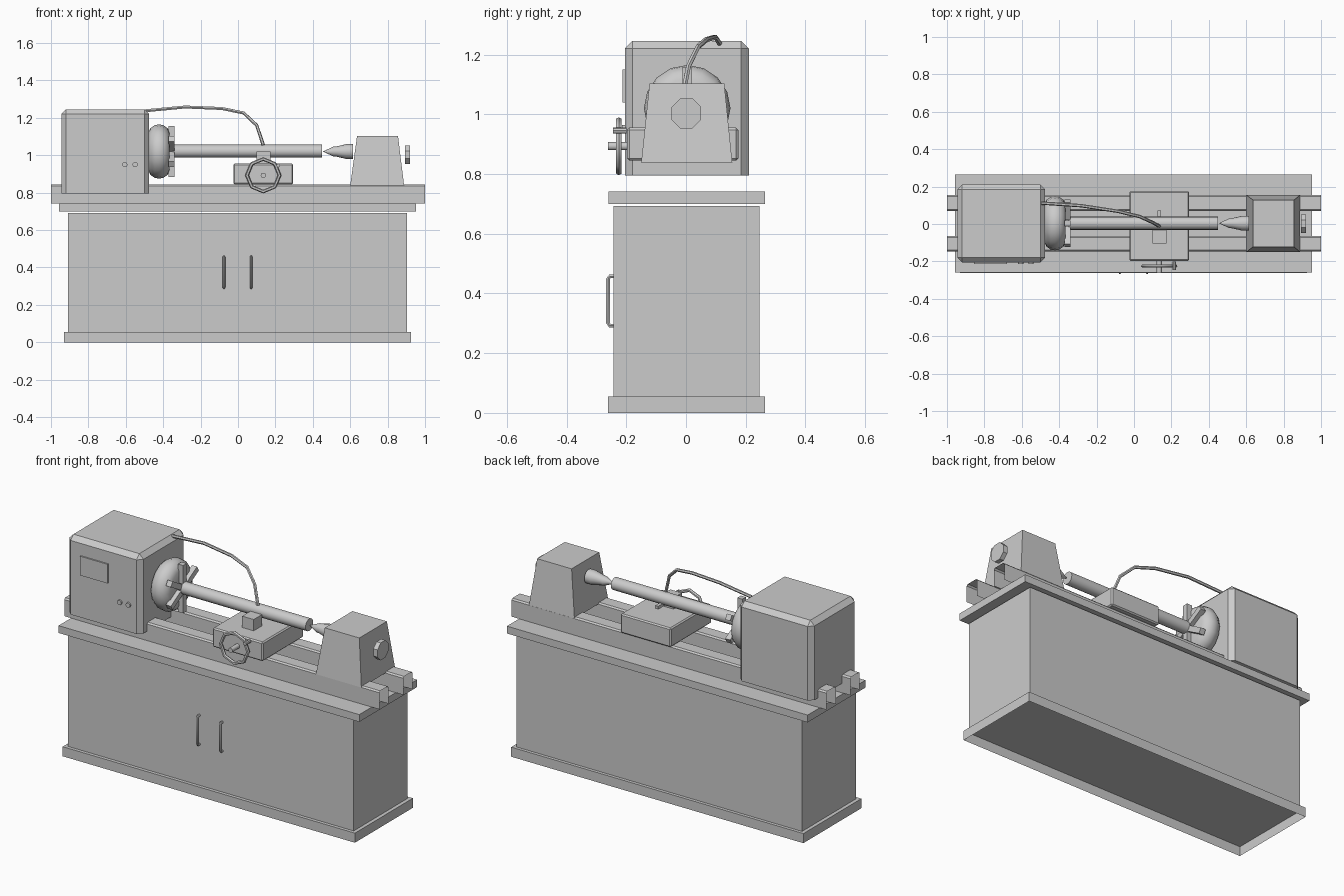
import bpy, bmesh, math
from mathutils import Vector, Matrix

if "Cube" in bpy.data.objects:
    bpy.data.objects.remove(bpy.data.objects["Cube"])

CY, CZ = 0.004, 1.02     # spindle axis
grey = bpy.data.materials.new("machine_grey")
grey.diffuse_color = (0.6, 0.6, 0.6, 1)
grey.use_nodes = True
grey.node_tree.nodes["Principled BSDF"].inputs["Base Color"].default_value = grey.diffuse_color


def finish(name, bm, smooth=False):
    bmesh.ops.recalc_face_normals(bm, faces=bm.faces)
    me = bpy.data.meshes.new(name)
    bm.to_mesh(me)
    bm.free()
    ob = bpy.data.objects.new(name, me)
    bpy.context.collection.objects.link(ob)
    me.materials.append(grey)
    if smooth:
        bpy.ops.object.select_all(action='DESELECT')
        ob.select_set(True)
        bpy.context.view_layer.objects.active = ob
        bpy.ops.object.shade_smooth_by_angle(angle=math.radians(40))
    return ob


def box_bm(x, y, z):
    bm = bmesh.new()
    bmesh.ops.create_cube(bm, size=1)
    for v in bm.verts:
        v.co = [(a + b) / 2 + c * (b - a) for c, (a, b) in zip(v.co, (x, y, z))]
    bm.normal_update()
    return bm


def drop_faces(bm, axes):
    # open the box on the given sides
    bmesh.ops.delete(bm, geom=[f for f in bm.faces if any(f.normal.dot(Vector(a)) > 0.9 for a in axes)],
                     context='FACES')


def bevel(bm, width, rule):
    edges = [e for e in bm.edges if rule(e.verts[0].co, e.verts[1].co)]
    bmesh.ops.bevel(bm, geom=edges, offset=width, segments=1, affect='EDGES', profile=0.5)


def box(name, x, y, z):
    return finish(name, box_bm(x, y, z))


def lathe(name, profile, origin, axis, segs, phase=0.0):
    # revolve (distance, radius) points around an axis
    bm = bmesh.new()
    rot = Vector((0, 0, 1)).rotation_difference(Vector(axis)).to_matrix()
    rings = []
    for d, r in profile:
        rings.append([bm.verts.new(Vector(origin) + rot @ Vector(
            (r * math.cos(phase + i * math.tau / segs), r * math.sin(phase + i * math.tau / segs), d)))
            for i in range(segs)])
    for a, b in zip(rings, rings[1:]):
        for i in range(segs):
            j = (i + 1) % segs
            bm.faces.new((a[i], a[j], b[j], b[i]))
    bm.faces.new(rings[0])
    bm.faces.new(rings[-1])
    return finish(name, bm, True)


def tube(name, pts, r, sides=6):
    # sweep a round section along a path
    bm = bmesh.new()
    pts = [Vector(p) for p in pts]
    rings = []
    for k, p in enumerate(pts):
        t = (pts[min(k + 1, len(pts) - 1)] - pts[max(k - 1, 0)]).normalized()
        q = Vector((0, 0, 1)).rotation_difference(t) if abs(t.z) > 0.999 else t.to_track_quat('Z', 'Y')
        rings.append([bm.verts.new(p + q @ Vector((r * math.cos(a), r * math.sin(a), 0)))
                      for a in (i * math.tau / sides for i in range(sides))])
    for a, b in zip(rings, rings[1:]):
        # match the nearest start vertex to avoid twisting
        s = min(range(sides), key=lambda s: sum((a[i].co - b[(i + s) % sides].co).length for i in range(sides)))
        b[:] = b[s:] + b[:s]
        for i in range(sides):
            j = (i + 1) % sides
            bm.faces.new((a[i], a[j], b[j], b[i]))
    bm.faces.new(rings[0])
    bm.faces.new(rings[-1])
    return finish(name, bm, True)


# cabinet, open plinth and tray
bm = box_bm((-0.93, 0.925), (-0.261, 0.264), (0, 0.055))
drop_faces(bm, [(0, 0, -1)])
finish("plinth", bm)
box("cabinet", (-0.909, 0.904), (-0.242, 0.246), (0.055, 0.692))
box("tray", (-0.957, 0.952), (-0.26, 0.264), (0.70, 0.742))

# bed rails: open-ended channels
for side, y0 in (("front", -0.147), ("back", 0.07)):
    bm = box_bm((-1, 1), (y0, y0 + 0.084), (0.742, 0.845))
    bevel(bm, 0.008, lambda a, b: a.z > 0.8 and b.z > 0.8 and abs(a.x - b.x) > 1)
    bm.normal_update()
    drop_faces(bm, [(1, 0, 0), (-1, 0, 0), (0, 0, -1)])
    finish(side + "_bed_rail", bm)

# cabinet door handles
for side, x in (("left", -0.075), ("right", 0.07)):
    tube(side + "_door_handle", [(x, -0.24, 0.292), (x, -0.255, 0.292), (x, -0.261, 0.30),
                                 (x, -0.261, 0.45), (x, -0.255, 0.457), (x, -0.24, 0.457)], 0.007)

# headstock with chamfered top and uprights
bm = box_bm((-0.945, -0.475), (-0.205, 0.211), (0.795, 1.246))
bevel(bm, 0.026, lambda a, b: max(a.z, b.z) > 1)
finish("headstock", bm)
box("control_screen", (-0.855, -0.68), (-0.213, -0.2), (1.04, 1.15))
for i, x in enumerate((-0.605, -0.55)):
    lathe("control_knob_%d" % (i + 1), [(0, 0.014), (0.014, 0.014)], (x, -0.2, 0.95), (0, -1, 0), 12)

# chuck with radial jaws
lathe("chuck", [(0, 0.10), (0.012, 0.125), (0.035, 0.141), (0.058, 0.145), (0.08, 0.141),
                (0.103, 0.125), (0.115, 0.10), (0.115, 0.03)], (-0.48, CY, CZ), (1, 0, 0), 16)
for i in range(6):
    bm = box_bm((-0.372, -0.34), (-0.016, 0.016), (0.03, 0.137))
    bm.transform(Matrix.Translation((0, CY, CZ)) @ Matrix.Rotation(i * math.tau / 6, 4, 'X'))
    finish("chuck_jaw_%d" % (i + 1), bm)

# workpiece and tailstock centre
lathe("workpiece", [(0, 0.035), (0.80, 0.035)], (-0.35, CY, CZ + 0.002), (1, 0, 0), 16)
lathe("live_centre", [(0, 0.001), (0.055, 0.026), (0.07, 0.027), (0.125, 0.04), (0.16, 0.04)],
      (0.455, CY, CZ), (1, 0, 0), 16)

# tapered tailstock and its wheel
bm = box_bm((0.6, 0.888), (-0.15, 0.155), (0.838, 1.103))
for v in bm.verts:
    if v.co.z > 1:
        v.co.x = 0.746 + (v.co.x - 0.744) * 0.76
        v.co.y = 0.003 + (v.co.y - 0.0025) * 0.82
finish("tailstock", bm)
lathe("tailstock_wheel", [(0, 0.054), (0.027, 0.054)], (0.893, 0.001, 1.003), (1, 0, 0), 8, math.pi / 8)

# carriage, tool post and cutting tool
bm = box_bm((-0.025, 0.295), (-0.197, 0.175), (0.845, 0.955))
bevel(bm, 0.007, lambda a, b: True)
finish("carriage", bm)
box("tool_post", (0.1, 0.173), (-0.105, -0.03), (0.95, 1.02))
box("cutting_tool", (0.126, 0.145), (-0.04, 0.072), (0.985, 1.003))

# carriage handwheel: eight-sided ring, hub and crank knob
WX, WY, WZ = 0.135, -0.225, 0.893
bm = bmesh.new()
N, M = 8, 6
ring = [[bm.verts.new((WX + (0.087 + 0.01 * math.cos(b)) * math.cos(a), WY + 0.01 * math.sin(b),
                       WZ + (0.087 + 0.01 * math.cos(b)) * math.sin(a)))
         for b in (j * math.tau / M for j in range(M))] for a in (i * math.tau / N for i in range(N))]
for i in range(N):
    for j in range(M):
        bm.faces.new((ring[i][j], ring[(i + 1) % N][j], ring[(i + 1) % N][(j + 1) % M], ring[i][(j + 1) % M]))
finish("handwheel_ring", bm, True)
lathe("handwheel_hub", [(0, 0.014), (0.07, 0.014)], (WX, -0.192, WZ), (0, -1, 0), 10)
lathe("handwheel_knob", [(0, 0.01), (0.045, 0.01)], (WX + 0.08, -0.2, WZ + 0.052), (0, -1, 0), 8)

# coolant hose
tube("coolant_hose", [(-0.495, 0.112, 1.238), (-0.283, 0.098, 1.258), (-0.086, 0.068, 1.25),
                      (0.03, 0.04, 1.226), (0.1, 0.008, 1.16), (0.135, -0.012, 1.055)], 0.009)
